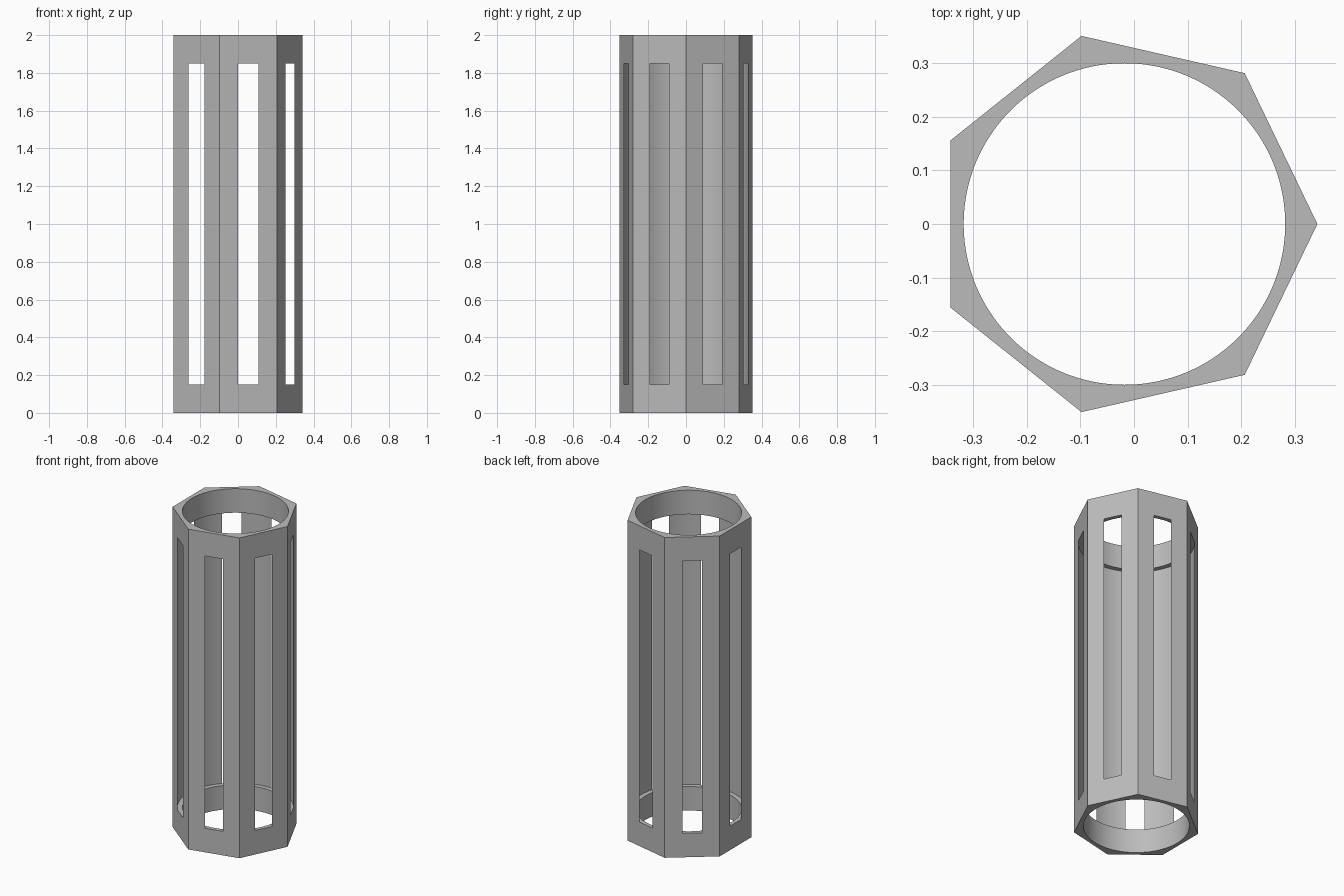
import bpy
import math

cube = bpy.data.objects.get("Cube")
if cube:
    bpy.data.objects.remove(cube, do_unlink=True)

SIDES = 7
RADIUS = 0.36
HEIGHT = 2.0
AXIS_X = -RADIUS * (1 - math.cos(math.pi / SIDES)) / 2  # centres the bounding box
RIM = 0.15


def prism(name, sides, radius, bottom, top):
    """Upright prism with one corner pointing along +x."""
    bpy.ops.mesh.primitive_cylinder_add(
        vertices=sides, radius=radius, depth=top - bottom,
        location=(AXIS_X, 0, (bottom + top) / 2))
    obj = bpy.context.object
    obj.name = name
    # the primitive starts with a corner on +y
    obj.rotation_euler.z = -math.pi / 2
    bpy.ops.object.transform_apply(location=True, rotation=True, scale=True)
    return obj


def cut(target, cutter):
    mod = target.modifiers.new(cutter.name, 'BOOLEAN')
    mod.operation = 'DIFFERENCE'
    mod.solver = 'EXACT'
    mod.object = cutter
    bpy.context.view_layer.objects.active = target
    bpy.ops.object.modifier_apply(modifier=mod.name)
    bpy.data.objects.remove(cutter, do_unlink=True)


# Seven-sided sleeve
sleeve = prism("slotted_sleeve", SIDES, RADIUS, 0, HEIGHT)

# Round bore through both rims
cut(sleeve, prism("bore", SIDES * 36, 0.30, -0.1, HEIGHT + 0.1))

# Wider cavity between the rims: it breaks through each flat as a tall slot
cut(sleeve, prism("cavity", SIDES * 36, 0.329, RIM, HEIGHT - RIM))

# Plain grey finish
grey = bpy.data.materials.new("grey")
grey.use_nodes = True
colour = (0.5, 0.5, 0.5, 1)
grey.diffuse_color = colour
grey.node_tree.nodes["Principled BSDF"].inputs["Base Color"].default_value = colour
sleeve.data.materials.clear()
sleeve.data.materials.append(grey)

bpy.ops.object.select_all(action='DESELECT')
sleeve.select_set(True)
bpy.context.view_layer.objects.active = sleeve
bpy.ops.object.shade_smooth_by_angle(angle=math.radians(20))
